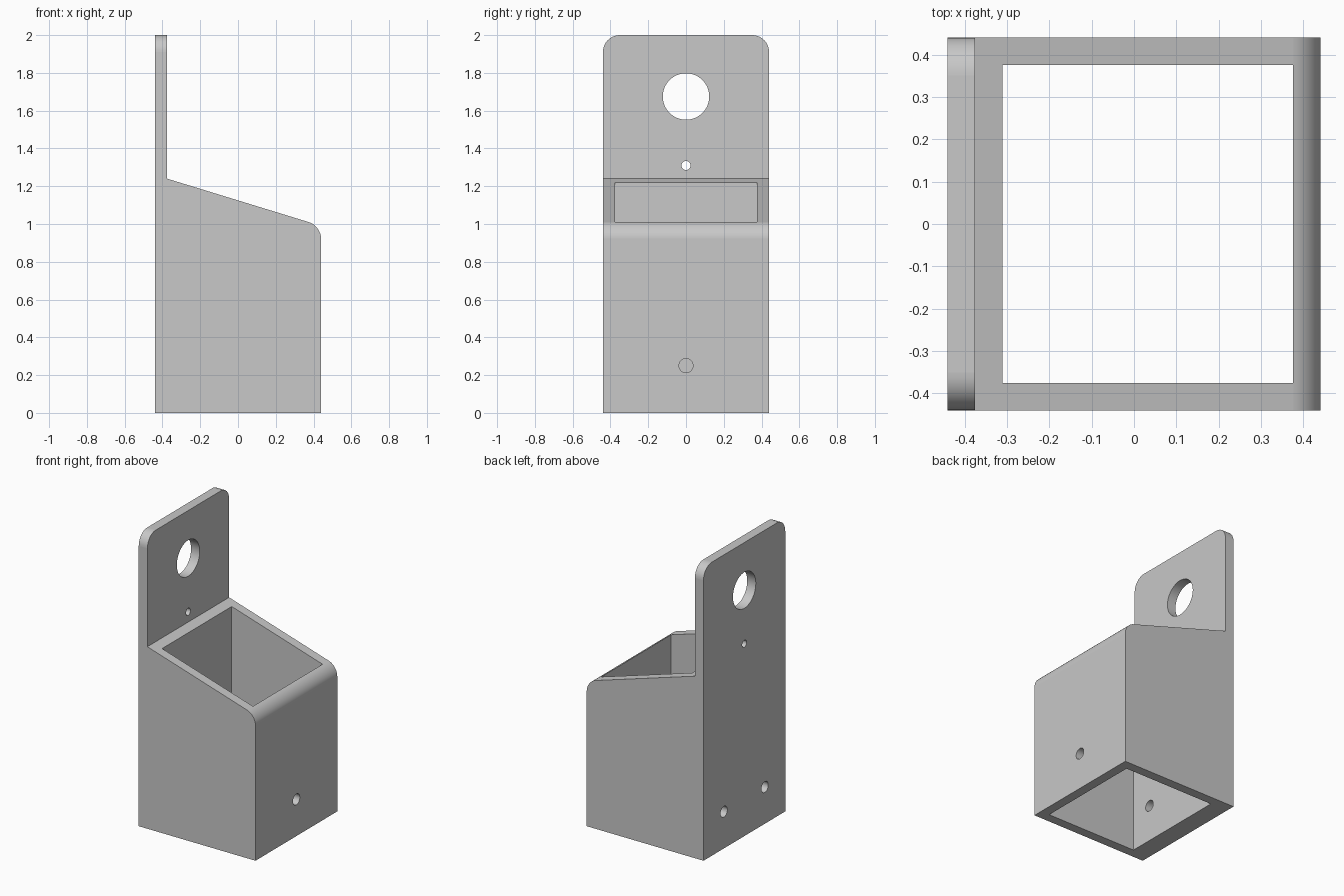
import bpy
import bmesh
import math
from mathutils import Matrix, Vector

if "Cube" in bpy.data.objects:
    bpy.data.objects.remove(bpy.data.objects["Cube"], do_unlink=True)

HALF = 0.44       # half of the outer width and depth
PLATE_X = -0.375  # front of the hanging plate
LIP_Z = 0.99      # sloping rim at its low edge, before rounding

grey = bpy.data.materials.new("plain_grey")
grey.use_nodes = True
colour = (0.58, 0.58, 0.58, 1)
grey.diffuse_color = colour
grey.node_tree.nodes["Principled BSDF"].inputs["Base Color"].default_value = colour


def add_object(name, bm):
    mesh = bpy.data.meshes.new(name)
    bmesh.ops.recalc_face_normals(bm, faces=bm.faces)
    bm.to_mesh(mesh)
    bm.free()
    obj = bpy.data.objects.new(name, mesh)
    bpy.context.collection.objects.link(obj)
    return obj


def round_edges(bm, test, offset):
    edges = [e for e in bm.edges if test(*(v.co for v in e.verts))]
    bmesh.ops.bevel(bm, geom=edges, offset=offset, segments=12,
                    profile=0.5, affect='EDGES')


def cut(target, cutter):
    cutter.hide_render = True
    mod = target.modifiers.new("cut", 'BOOLEAN')
    mod.operation = 'DIFFERENCE'
    mod.solver = 'EXACT'
    mod.object = cutter
    bpy.context.view_layer.objects.active = target
    bpy.ops.object.modifier_apply(modifier=mod.name)
    bpy.data.objects.remove(cutter, do_unlink=True)


def hole(x, y, z, radius, length=0.3):
    bm = bmesh.new()
    bmesh.ops.create_cone(bm, cap_ends=True, segments=48, radius1=radius,
                          radius2=radius, depth=length,
                          matrix=Matrix.Translation((x, y, z))
                          @ Matrix.Rotation(math.pi / 2, 4, 'Y'))
    return add_object("hole_cutter", bm)


# Side profile of the holder with its tall back plate, extruded across the width
profile = [(-HALF, 0), (HALF, 0), (HALF, LIP_Z), (PLATE_X, 1.24),
           (PLATE_X, 2), (-HALF, 2)]
bm = bmesh.new()
side = bm.faces.new([bm.verts.new((x, -HALF, z)) for x, z in profile])
extruded = bmesh.ops.extrude_face_region(bm, geom=[side])["geom"]
bmesh.ops.translate(bm, vec=Vector((0, 2 * HALF, 0)),
                    verts=[v for v in extruded if isinstance(v, bmesh.types.BMVert)])
bmesh.ops.recalc_face_normals(bm, faces=bm.faces)

# Rounded front lip and rounded top corners of the plate
round_edges(bm, lambda a, b: all(abs(c.z - LIP_Z) < 0.001 for c in (a, b)), 0.067)
round_edges(bm, lambda a, b: all(abs(c.z - 2) < 0.001 for c in (a, b))
            and abs(a.y - b.y) < 0.001, 0.09)
holder = add_object("wall_holder", bm)
holder.data.materials.append(grey)

# Square pocket open at the top and the bottom
bm = bmesh.new()
bmesh.ops.create_cube(bm, size=1, matrix=Matrix.Translation((0.0325, 0, 0.7))
                      @ Matrix.Diagonal((0.685, 0.75, 2, 1)))
cut(holder, add_object("pocket_cutter", bm))

# Hanging hole, small pin hole, front screw hole and two back screw holes
for spec in [(-0.41, 0, 1.675, 0.123), (-0.41, 0, 1.31, 0.024),
             (0.42, 0, 0.25, 0.037),
             (-0.4, 0.22, 0.25, 0.037), (-0.4, -0.22, 0.25, 0.037)]:
    cut(holder, hole(*spec))

# Smooth curved strips, flat large faces
holder.select_set(True)
bpy.context.view_layer.objects.active = holder
bpy.ops.object.shade_smooth_by_angle(angle=math.radians(30))
for face in holder.data.polygons:
    face.material_index = 0
    if face.area > 0.03:
        face.use_smooth = False
